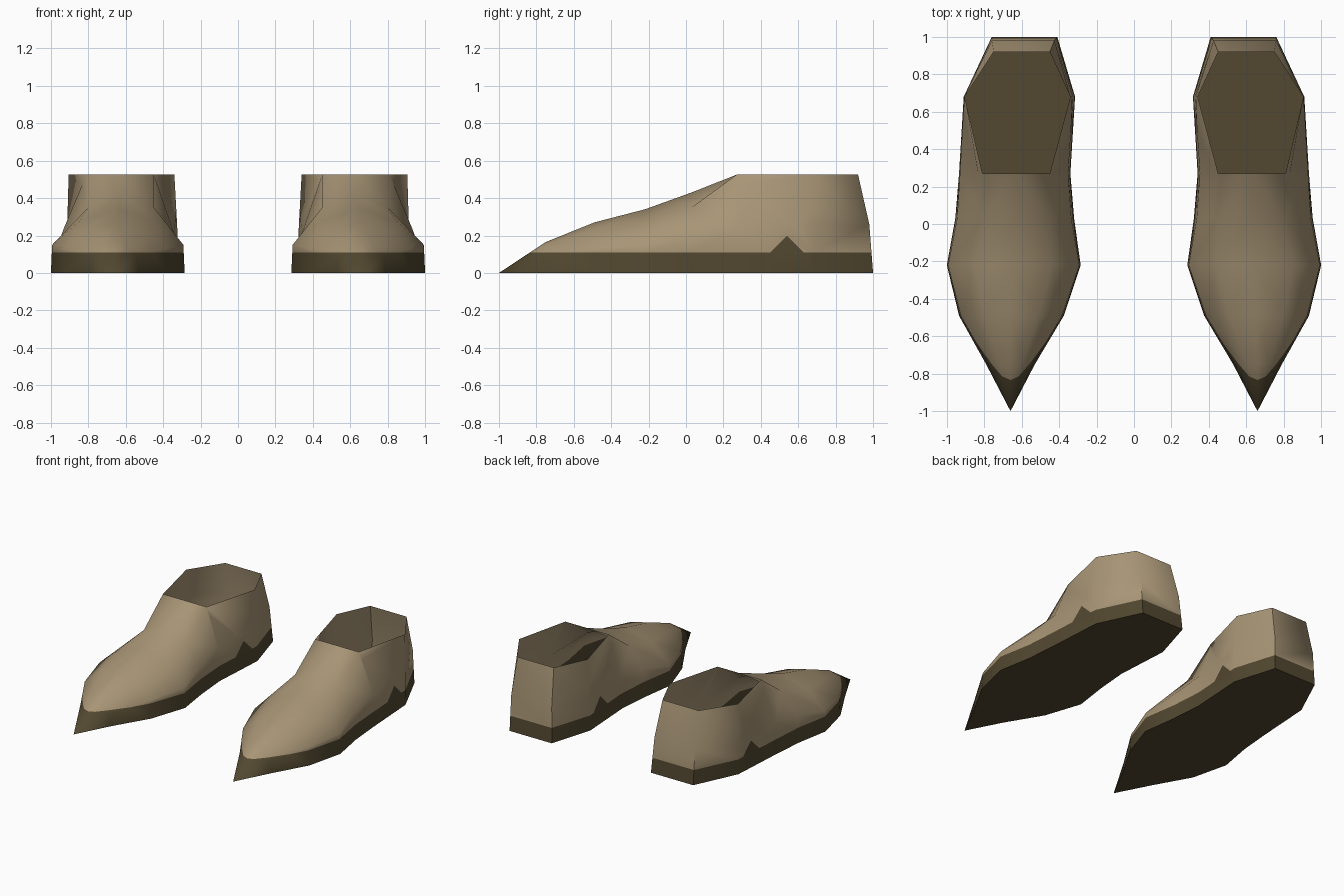
import bpy, bmesh, math
from mathutils import Vector

if "Cube" in bpy.data.objects:
    bpy.data.objects.remove(bpy.data.objects["Cube"])


def material(name, rgb):
    m = bpy.data.materials.new(name)
    m.diffuse_color = (*rgb, 1)
    m.use_nodes = True
    m.node_tree.nodes["Principled BSDF"].inputs["Base Color"].default_value = m.diffuse_color
    return m


upper = material("tan leather", (0.39, 0.30, 0.18))
sole = material("dark brown sole", (0.085, 0.065, 0.030))

# Cross-sections, toe to heel: three levels (inner x, outer x, y, z), then crown height
SECTIONS = [
    ([(.53, .79, -.75, 0), (.54, .78, -.75, .09), (.60, .72, -.75, .148)], .165),
    ([(.375, .935, -.49, 0), (.385, .925, -.49, .13), (.51, .80, -.49, .235)], .27),
    ([(.285, 1.0, -.22, 0), (.292, .993, -.22, .15), (.44, .85, -.22, .275)], .34),
    ([(.32, .955, .03, 0), (.335, .945, .03, .20), (.45, .80, .03, .35)], .43),
    ([(.34, .935, .27, 0), (.352, .93, .27, .24), (.45, .81, .27, .525)], .525),
    ([(.315, .91, .68, 0), (.325, .908, .68, .25), (.34, .905, .68, .525)], None),
    ([(.41, .76, 1.0, 0), (.425, .76, .98, .26), (.45, .75, .92, .525)], None),
]

bm = bmesh.new()
inner, outer, crown = [], [], []
for levels, top in SECTIONS:
    inner.append([bm.verts.new((a, y, z)) for a, b, y, z in levels])
    outer.append([bm.verts.new((b, y, z)) for a, b, y, z in levels])
    if top is not None:
        a, b, y, z = levels[2]
        crown.append(bm.verts.new(((a + b) / 2, y, top)))
tip = bm.verts.new((.66, -1, 0))

# Side walls and flat bottom
for i in range(len(SECTIONS) - 1):
    for k in range(2):
        for s in (inner, outer):
            bm.faces.new((s[i][k], s[i + 1][k], s[i + 1][k + 1], s[i][k + 1]))
    bm.faces.new((inner[i][0], inner[i + 1][0], outer[i + 1][0], outer[i][0]))
# Instep over the foot, ending at the ankle opening
for i in range(len(crown) - 1):
    for s in (inner, outer):
        bm.faces.new((s[i][2], s[i + 1][2], crown[i + 1], crown[i]))
# Heel back
for k in range(2):
    bm.faces.new((inner[-1][k], outer[-1][k], outer[-1][k + 1], inner[-1][k + 1]))
# Pointed toe
ring = inner[0] + [crown[0]] + outer[0][::-1]
for a, b in zip(ring, ring[1:] + ring[:1]):
    bm.faces.new((a, b, tip))
bmesh.ops.recalc_face_normals(bm, faces=bm.faces)


# Cut the sole edge line, and its small peak at the arch
def cut(faces, co, no):
    geom = set(faces)
    for f in faces:
        geom.update(f.edges)
        geom.update(f.verts)
    bmesh.ops.bisect_plane(bm, geom=list(geom), plane_co=co, plane_no=no, dist=1e-5)


SOLE_Z, PEAK_Y, PEAK_Z = .11, .54, .20
cut(list(bm.faces), Vector((0, 0, SOLE_Z)), Vector((0, 0, 1)))
for normal in ((0, 1, 1), (0, -1, 1)):
    arch = [f for f in bm.faces if .27 < f.calc_center_median().y < .70
            and f.calc_center_median().z > SOLE_Z]
    cut(arch, Vector((0, PEAK_Y, PEAK_Z)), Vector(normal))

for f in bm.faces:
    c = f.calc_center_median()
    f.material_index = int(c.z < max(SOLE_Z, PEAK_Z - abs(c.y - PEAK_Y)))

mesh = bpy.data.meshes.new("pair_of_shoes")
bm.to_mesh(mesh)
bm.free()
mesh.materials.append(upper)
mesh.materials.append(sole)
mesh.shade_smooth()
mesh.set_sharp_from_angle(angle=math.radians(62))
shoes = bpy.data.objects.new("pair_of_shoes", mesh)
bpy.context.collection.objects.link(shoes)

# Second shoe
mirror = shoes.modifiers.new("other_shoe", 'MIRROR')
mirror.use_mirror_merge = False
